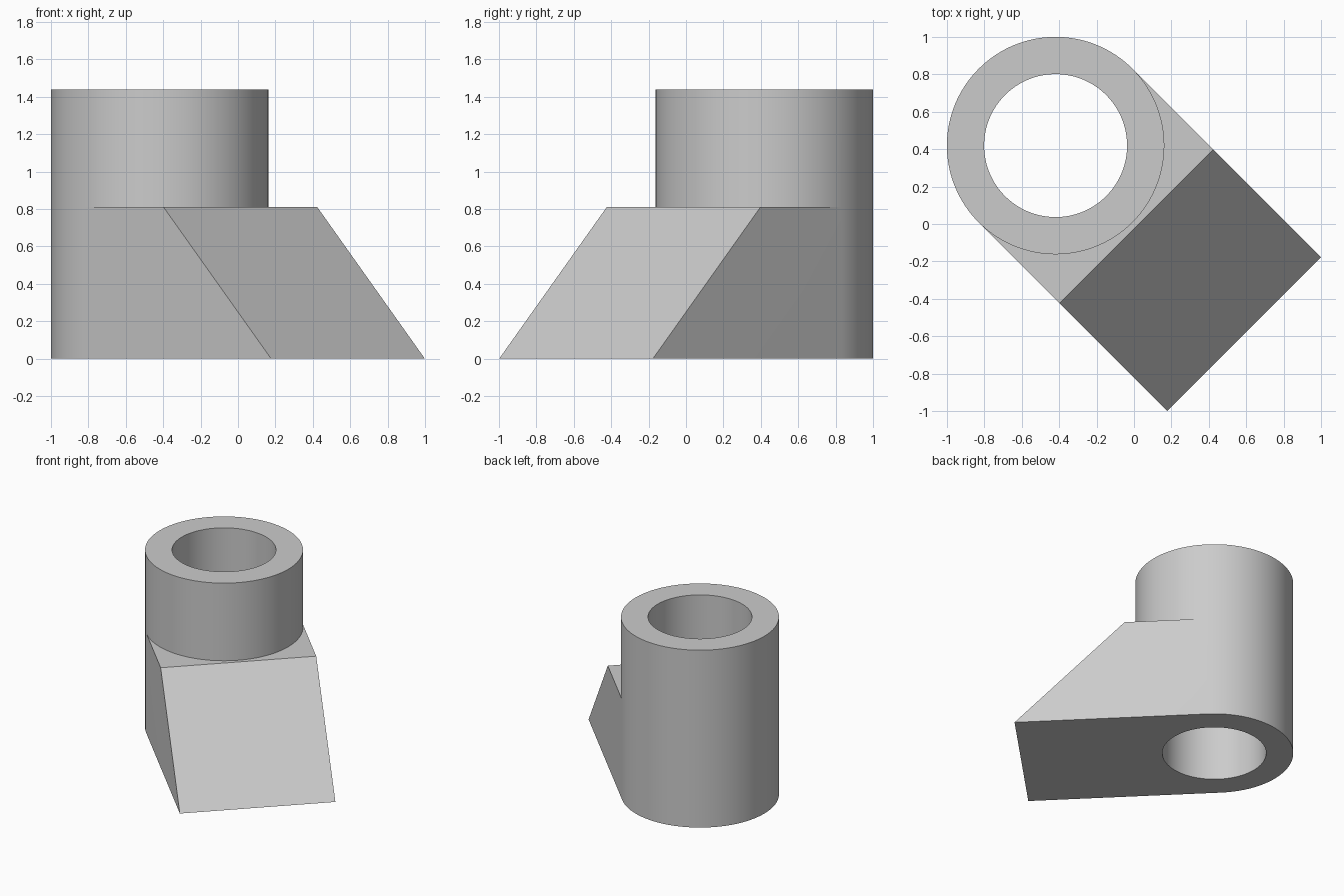
import bpy, bmesh, math
from mathutils import Matrix, Vector

cube = bpy.data.objects.get("Cube")
if cube:
    bpy.data.objects.remove(cube, do_unlink=True)

SEGMENTS = 128
QUARTER = SEGMENTS // 4
OUTER, BORE = 0.581, 0.382      # tube radii
HEIGHT, SHELF = 1.44, 0.81      # tube top and block top
TOE, BROW = 1.424, 0.611        # block reach at the floor and at its top
AXIS = Vector((-0.419, 0.419, 0))

bm = bmesh.new()


def ring(radius, z):
    step = math.tau / SEGMENTS
    return [bm.verts.new((radius * math.cos(i * step), radius * math.sin(i * step), z))
            for i in range(SEGMENTS)]


def bridge(a, b, indices=range(SEGMENTS)):
    for i in indices:
        j = (i + 1) % SEGMENTS
        bm.faces.new((a[i], a[j], b[j], b[i]))


# Tube: outer wall, bore and the two ring-shaped ends
outer_low, outer_mid, outer_top = (ring(OUTER, z) for z in (0, SHELF, HEIGHT))
bore_low, bore_top = ring(BORE, 0), ring(BORE, HEIGHT)
bridge(outer_low, outer_mid, range(QUARTER, 3 * QUARTER))
bridge(outer_mid, outer_top)
bridge(outer_top, bore_top)
bridge(bore_top, bore_low)
bridge(bore_low, outer_low)

# Block: grows tangentially out of the tube and slopes down to the floor
toe = [bm.verts.new((TOE, s * OUTER, 0)) for s in (-1, 1)]
brow = [bm.verts.new((BROW, s * OUTER, SHELF)) for s in (-1, 1)]
for outer, edge in ((outer_low, toe), (outer_mid, brow)):
    arc = [outer[i] for i in range(-QUARTER, QUARTER + 1)]
    bm.faces.new(arc + [edge[1], edge[0]])
for side, i in enumerate((-QUARTER, QUARTER)):
    bm.faces.new((outer_low[i], toe[side], brow[side], outer_mid[i]))
bm.faces.new((toe[0], toe[1], brow[1], brow[0]))

# Turn the block towards the front left corner
bm.transform(Matrix.Translation(AXIS) @ Matrix.Rotation(-math.pi / 4, 4, 'Z'))
bmesh.ops.recalc_face_normals(bm, faces=bm.faces)

mesh = bpy.data.meshes.new("tube_bracket")
bm.to_mesh(mesh)
bm.free()
bracket = bpy.data.objects.new("tube_bracket", mesh)
bpy.context.collection.objects.link(bracket)

# Plain grey finish
grey = bpy.data.materials.new("light_grey")
grey.use_nodes = True
colour = (0.6, 0.6, 0.6, 1)
grey.diffuse_color = colour
grey.node_tree.nodes["Principled BSDF"].inputs["Base Color"].default_value = colour
mesh.materials.append(grey)

bpy.ops.object.select_all(action='DESELECT')
bracket.select_set(True)
bpy.context.view_layer.objects.active = bracket
bpy.ops.object.shade_smooth_by_angle(angle=math.radians(30))
